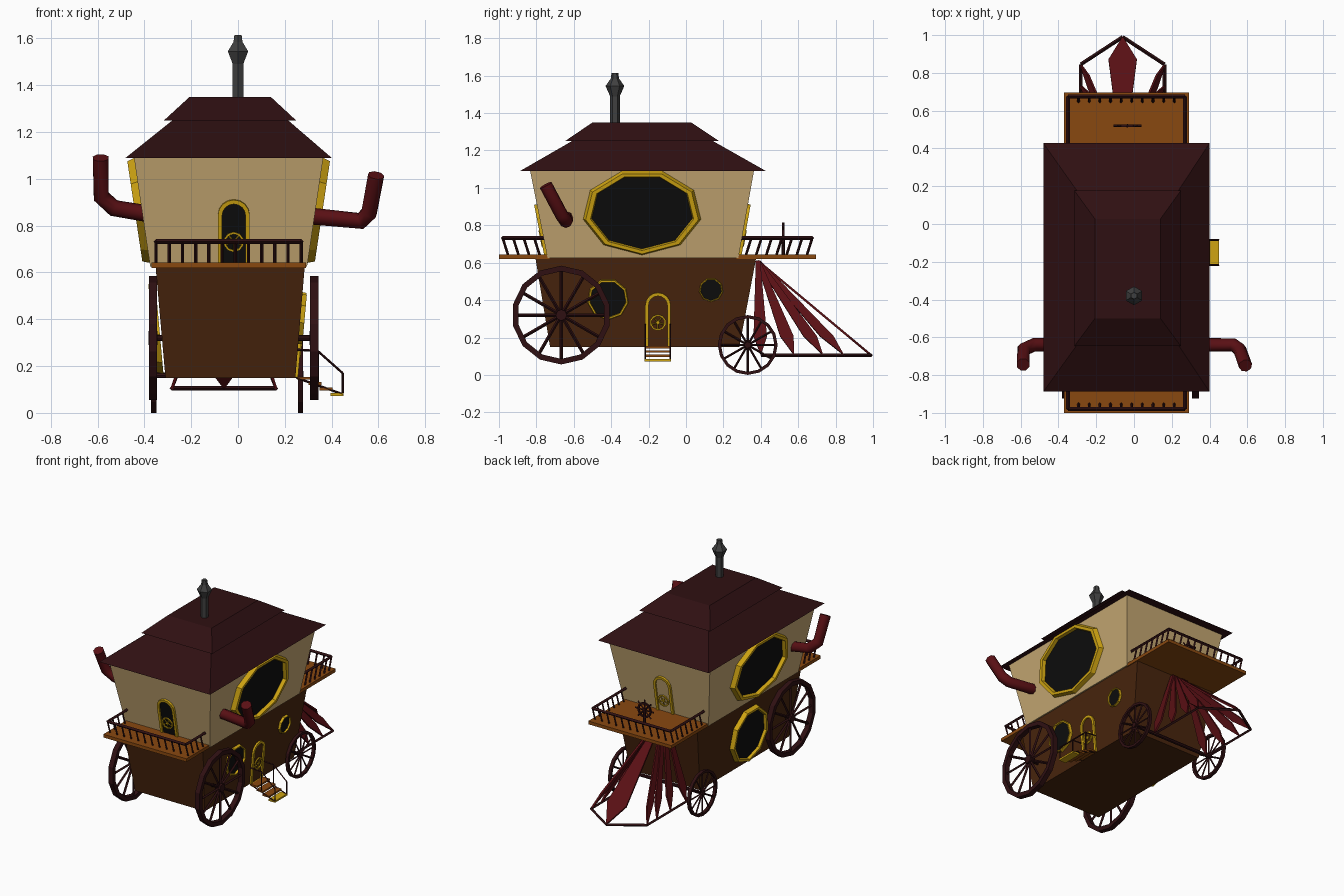
import bpy, bmesh
from math import sin, cos, pi
from mathutils import Vector, Matrix

if "Cube" in bpy.data.objects:
    bpy.data.objects.remove(bpy.data.objects["Cube"])


def material(name, rgb):
    m = bpy.data.materials.new(name)
    m.use_nodes = True
    m.diffuse_color = (*rgb, 1)
    m.node_tree.nodes["Principled BSDF"].inputs["Base Color"].default_value = (*rgb, 1)
    return m


TAN = material("tan plaster", (.56, .39, .17))
BROWN = material("dark brown wood", (.065, .018, .004))
MAROON = material("dark maroon", (.028, .005, .006))
RED = material("deep red", (.1, .005, .007))
GOLD = material("gold", (.62, .37, .006))
BLACK = material("black glass", (.004, .004, .004))
GREY = material("iron grey", (.05, .05, .05))
DECK = material("orange wood", (.25, .065, .005))
CX = -.04                      # centre line of the wagon


def finish(name, bm, mat, recalc=True):
    if recalc:
        bmesh.ops.recalc_face_normals(bm, faces=bm.faces)
    me = bpy.data.meshes.new(name)
    bm.to_mesh(me)
    bm.free()
    me.materials.append(mat)
    ob = bpy.data.objects.new(name, me)
    bpy.context.collection.objects.link(ob)
    return ob


def loft(bm, loops, closed=False, caps=False):
    """Skin a list of point loops of equal length."""
    vs = [[bm.verts.new(p) for p in lp] for lp in loops]
    n = len(vs[0])
    pairs = list(zip(vs, vs[1:])) + ([(vs[-1], vs[0])] if closed else [])
    for a, b in pairs:
        for i in range(n):
            j = (i + 1) % n
            bm.faces.new((a[i], a[j], b[j], b[i]))
    if caps:
        bm.faces.new(vs[0][::-1])
        bm.faces.new(vs[-1])


def frustum(name, mat, *levels):
    """Tapered block from levels of (z, x0, x1, y0, y1)."""
    bm = bmesh.new()
    loft(bm, [[(a, c, z), (b, c, z), (b, d, z), (a, d, z)] for z, a, b, c, d in levels], caps=True)
    return finish(name, bm, mat)


def bar(bm, p, q, r, sides=4, r2=None):
    p, q = Vector(p), Vector(q)
    d = q - p
    m = Matrix.Translation((p + q) / 2) @ d.to_track_quat('Z', 'Y').to_matrix().to_4x4()
    bmesh.ops.create_cone(bm, cap_ends=True, segments=sides, radius1=r,
                          radius2=r if r2 is None else r2, depth=d.length, matrix=m)


def frame(origin, u, v):
    """Matrix with u across, v up and the third axis pointing out of a wall."""
    u, v = Vector(u).normalized(), Vector(v).normalized()
    m = Matrix((u, v, u.cross(v))).transposed().to_4x4()
    return Matrix.Translation(origin) @ m


def ellipse(n, rx, ry, start=-pi / 2):
    return [(rx * cos(start + 2 * pi * i / n), ry * sin(start + 2 * pi * i / n)) for i in range(n)]


def at(m, pts, h):
    return [m @ Vector((x, y, h)) for x, y in pts]


def plate(name, m, pts, h, mat):
    bm = bmesh.new()
    bm.faces.new([bm.verts.new(p) for p in at(m, pts, h)])
    finish(name, bm, mat, False)


def window(name, m, rx, ry, depth):
    bm = bmesh.new()
    loft(bm, [at(m, ellipse(9, rx * k, ry * k), h)
              for k, h in ((1, -.005), (.95, depth), (.87, depth), (.84, -.005))], closed=True)
    finish(name + "_frame", bm, GOLD)
    plate(name + "_glass", m, ellipse(9, rx * .86, ry * .86), .006, BLACK)


def wheel(name, m, r, rim, width, spokes, sides, mat, spoke_r, hub=.03, over=1):
    bm = bmesh.new()
    o, i = ellipse(sides, r, r), ellipse(sides, r - rim, r - rim)
    h = width / 2
    loft(bm, [at(m, o, -h), at(m, o, h), at(m, i, h), at(m, i, -h)], closed=True)
    reach = (r - rim / 2) * over
    for x, y in ellipse(spokes, reach, reach):
        bar(bm, m @ Vector((0, 0, 0)), m @ Vector((x, y, 0)), spoke_r)
    bar(bm, m @ Vector((0, 0, -h * 1.1)), m @ Vector((0, 0, h * 1.1)), hub, 8)
    finish(name, bm, mat)


def arch(w, h):
    """Door outline with its foot on the origin."""
    n = 8
    return [(-w, 0), (w, 0)] + [(w * cos(pi * i / n), h - w + w * sin(pi * i / n)) for i in range(n + 1)]


def door(name, m, h, fill, knob_z):
    bm = bmesh.new()
    o, i = arch(.068, h), arch(.05, h - .018)
    loft(bm, [at(m, o, -.004), at(m, o, .014), at(m, i, .014), at(m, i, -.004)], closed=True)
    finish(name + "_frame", bm, GOLD)
    plate(name + "_panel", m, i, .004, fill)
    wheel(name + "_handwheel", m @ Matrix.Translation((0, knob_z, .014)), .044, .009, .008,
          5, 10, GOLD, .004, .01)


# Hull, upper cabin and two-tier roof
frustum("lower_hull", BROWN, (.15, CX - .27, CX + .285, -.727, .285), (.625, CX - .312, CX + .325, -.805, .375))
frustum("upper_cabin", TAN, (.625, CX - .335, CX + .335, -.74, .28), (1.095, CX - .405, CX + .405, -.834, .364))
frustum("lower_roof", MAROON, (1.09, -.48, .4, -.888, .428), (1.25, -.28, .214, -.61, .145))
frustum("upper_roof", MAROON, (1.25, -.316, .248, -.647, .177), (1.35, -.207, .14, -.5, .027))

# Chimney with a flared cap
bm = bmesh.new()
loft(bm, [[(x, y - .38, z) for x, y in ellipse(6, r, r)] for r, z in
          ((.026, 1.33), (.026, 1.49), (.05, 1.545), (.022, 1.585), (.018, 1.615))], caps=True)
finish("chimney", bm, GREY)


# Windows on the sloping side walls
def side_wall(side, y, z):
    upper = z > .625
    s = .15 if upper else .09
    half = .335 + (z - .625) * s if upper else .282 + (z - .15) * s
    return frame((CX + side * half, y, z), (0, side, 0), (side * s, 0, 1))


for side, label in ((1, "left"), (-1, "right")):
    window(label + "_great_window", side_wall(side, -.235, .872), .322, .235, .03)
window("right_hull_window", side_wall(-1, -.22, .37), .205, .205, .025)
window("left_large_porthole", side_wall(1, -.417, .405), .113, .113, .02)
window("left_small_porthole", side_wall(1, .134, .455), .066, .066, .018)

# Doors
door("front_door", frame((-.018, -.742, .63), (1, 0, 0), (0, -.2, 1)), .288, BLACK, .105)
door("back_door", frame((CX, .281, .63), (-1, 0, 0), (0, .18, 1)), .288, TAN, .105)
door("side_door", side_wall(1, -.15, .152), .29, BROWN, .13)


# Balconies with leaning railings
def balcony(name, y_in, y_out):
    s = 1 if y_out > y_in else -1
    frustum(name + "_deck", DECK, (.62, -.37, .29, min(y_in, y_out), max(y_in, y_out)),
            (.643, -.37, .29, min(y_in, y_out), max(y_in, y_out)))
    rail_y, lean, z = y_out - s * .02, Vector((0, -s * .03, -.095)), .732
    corners = [Vector(c) for c in ((-.35, y_in + s * .025, z), (-.35, rail_y, z),
                                   (.27, rail_y, z), (.27, y_in + s * .025, z))]
    bm = bmesh.new()
    for a, b in zip(corners, corners[1:]):
        bar(bm, a, b, .011)
        n = max(3, round((b - a).length / .058))
        for i in range(n + 1):
            p = a.lerp(b, i / n)
            bar(bm, p, p + lean, .007)
    finish(name + "_railing", bm, MAROON)


balcony("front_balcony", -.73, -1)
balcony("back_balcony", .27, .695)

# Steering wheel on the back balcony
wheel("steering_wheel", frame((-.035, .52, .742), (-1, 0, 0), (0, 0, 1)), .055, .012, .012,
      8, 12, MAROON, .006, .014, 1.5)
bm = bmesh.new()
bar(bm, (-.035, .52, .64), (-.035, .52, .74), .01, 6)
finish("steering_post", bm, MAROON)

# Road wheels and axles
for name, y, z, r, rim, width, xs, sides in (
        ("large", -.667, .32, .264, .03, .036, (-.363, .325), 14),
        ("small", .33, .16, .16, .017, .022, (-.36, .267), 16)):
    for label, x in zip(("right", "left"), xs):
        wheel(f"{label}_{name}_wheel", frame((x, y, z), (0, 1, 0), (0, 0, 1)), r, rim, width,
              12, sides, MAROON, .009 if r > .2 else .006, .03 if r > .2 else .018)
    bm = bmesh.new()
    bar(bm, (xs[0], y, z), (xs[1], y, z), .012, 8)
    finish(name + "_axle", bm, MAROON)


# Bent side funnels
def funnel(name, pts):
    cu = bpy.data.curves.new(name, 'CURVE')
    cu.dimensions, cu.bevel_depth, cu.bevel_resolution, cu.use_fill_caps = '3D', .036, 2, True
    sp = cu.splines.new('POLY')
    sp.points.add(len(pts) - 1)
    for p, c in zip(sp.points, pts):
        p.co = (*c, 1)
    cu.materials.append(RED)
    ob = bpy.data.objects.new(name, cu)
    bpy.context.collection.objects.link(ob)
    bpy.ops.object.select_all(action='DESELECT')
    ob.select_set(True)
    bpy.context.view_layer.objects.active = ob
    bpy.ops.object.convert(target='MESH')


funnel("left_funnel", [(.3, -.64, .842), (.525, -.64, .82), (.56, -.665, .855), (.59, -.75, 1.015)])
funnel("right_funnel", [(-.38, -.64, .85), (-.53, -.64, .875), (-.585, -.665, .925), (-.587, -.745, 1.09)])

# Fan-shaped fender of pointed slats on a ground frame
base = [Vector((CX - .02 + x, y, .105)) for x, y in
        ((-.222, .4), (-.222, .845), (0, .99), (.222, .845), (.222, .4))]
bm = bmesh.new()
for a, b in zip(base, base[1:]):
    bar(bm, a, b, .01)
finish("fender_frame", bm, MAROON)
bm = bmesh.new()
ends = [base[0], base[0].lerp(base[1], .4), base[1].lerp(base[0], .25), base[1], base[2],
        base[3], base[3].lerp(base[4], .25), base[4].lerp(base[3], .4), base[4]]
for i, tip in enumerate(ends):
    top = Vector((CX - .02 + (i - 4) * .014, .385, .61))
    along = tip - top
    across = (base[3] - base[1] if i == 4 else base[1] - base[0]).normalized()
    w = .075 if i == 4 else .036
    mid = top.lerp(tip, .8)
    out = along.cross(across).normalized() * .006
    kite = [top - across * .012, mid - across * w, tip, mid + across * w, top + across * .012]
    loft(bm, [[p - out for p in kite], [p + out for p in kite]], caps=True)
finish("fender_slats", bm, RED)

# Side steps and handrails
for i in range(4):
    x, z = .255 + i * .047, .148 - i * .023
    frustum(f"side_step_{i + 1}", GOLD if i == 3 else DECK,
            (z - .006, x, x + .054, -.222, -.08), (z + .006, x, x + .054, -.222, -.08))
bm = bmesh.new()
for y in (-.218, -.084):
    for a, b in (((.34, y, .265), (.447, y, .17)), ((.447, y, .17), (.447, y, .085)),
                 ((.34, y, .265), (.34, y, .125)), ((.25, y, .27), (.34, y, .265)),
                 ((.25, y, .15), (.447, y, .08))):
        bar(bm, a, b, .005)
finish("step_handrails", bm, MAROON)
